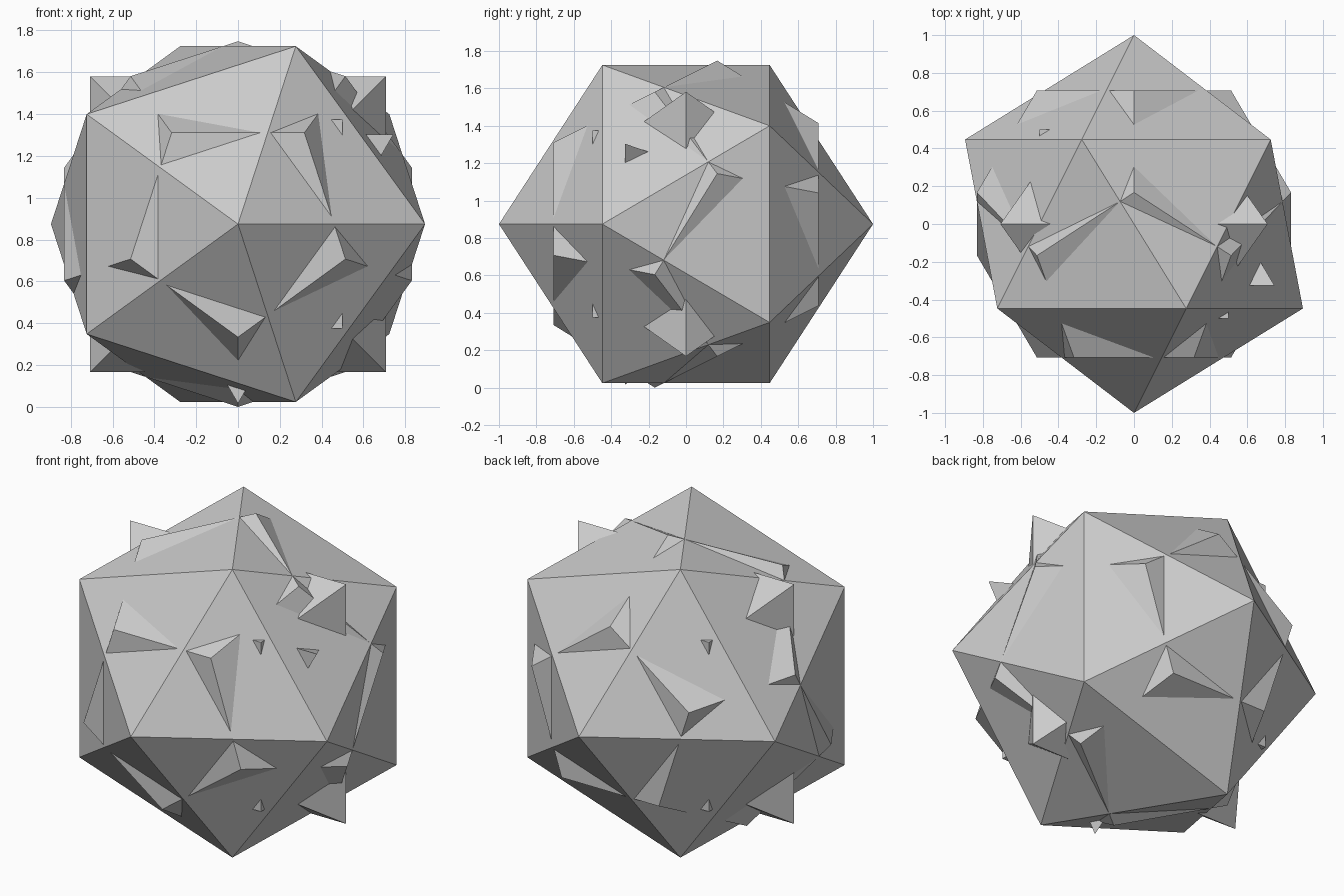
import bpy, bmesh
from math import cos, sin, radians, sqrt

if "Cube" in bpy.data.objects:
    bpy.data.objects.remove(bpy.data.objects["Cube"])

R_DODECA = 0.89
CENTRE_Z = 0.874


def ring(n, radius, y, start):
    """n points around the y axis."""
    return [(radius * cos(radians(start + i * 360 / n)), y,
             radius * sin(radians(start + i * 360 / n))) for i in range(n)]


def solid(name, points):
    """Flat-faced convex solid through the points."""
    bm = bmesh.new()
    for p in points:
        bm.verts.new(p)
    bmesh.ops.convex_hull(bm, input=bm.verts[:])
    bmesh.ops.dissolve_limit(bm, angle_limit=radians(1),
                             verts=bm.verts[:], edges=bm.edges[:])
    bmesh.ops.recalc_face_normals(bm, faces=bm.faces[:])
    mesh = bpy.data.meshes.new(name)
    bm.to_mesh(mesh)
    bm.free()
    obj = bpy.data.objects.new(name, mesh)
    obj.location.z = CENTRE_Z
    bpy.context.collection.objects.link(obj)
    return obj


tips = [(0, -1, 0), (0, 1, 0)]

# Icosahedron: the large outer body
h = 1 / sqrt(5)
solid("icosahedron", tips + ring(5, 2 * h, -h, 0) + ring(5, 2 * h, h, 36))

# Dodecahedron: twisted so its corners poke through the body
r, phi = 0.607 * R_DODECA, (1 + sqrt(5)) / 2
cap, belt = 0.7947 * R_DODECA, 0.1876 * R_DODECA
solid("dodecahedron",
      ring(5, r, -cap, -90) + ring(5, r * phi, -belt, -90)
      + ring(5, r * phi, belt, 90) + ring(5, r, cap, 90))

# Octahedron: four corners around the sides
solid("octahedron", tips + ring(4, 1, 0, 45))

# Cube: small corner tips
solid("cube", [(x, y, z) for x in (-.5, .5) for y in (-.5, .5) for z in (-.5, .5)])

# Tetrahedron: base towards the front
solid("tetrahedron", ring(3, 0.858, -0.325, -90) + [(0, 0.93, 0)])
